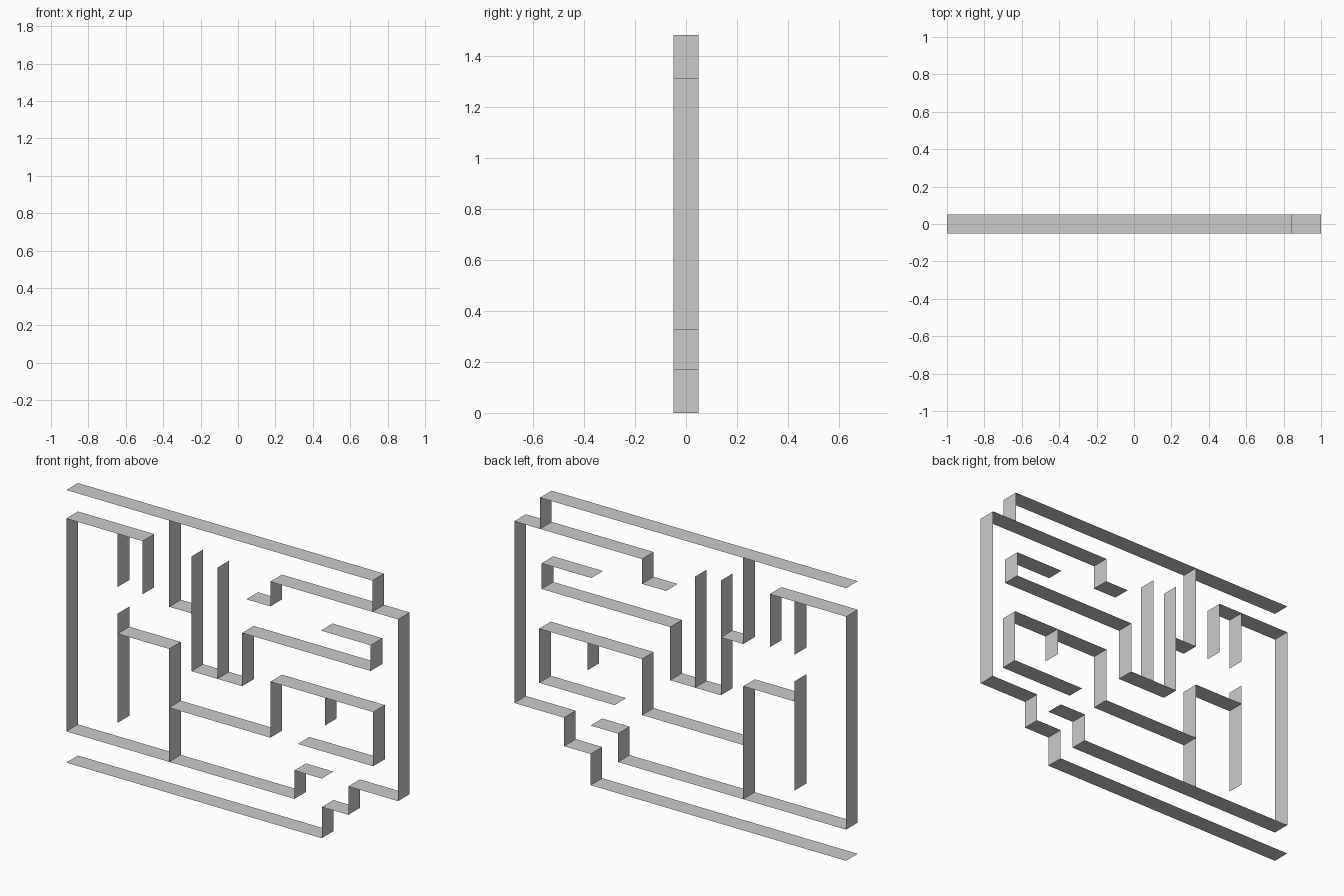
import bpy
import bmesh

cube = bpy.data.objects.get("Cube")
if cube:
    bpy.data.objects.remove(cube, do_unlink=True)

HALF_DEPTH = 0.05

grey = bpy.data.materials.new("plain_grey")
grey.use_nodes = True
colour = (0.6, 0.6, 0.6, 1.0)
grey.diffuse_color = colour
bsdf = grey.node_tree.nodes["Principled BSDF"]
bsdf.inputs["Base Color"].default_value = colour
bsdf.inputs["Roughness"].default_value = 0.8


def wall(name, start, steps):
    """Sheet wall along a path that turns between x and z at each step."""
    x, z = start
    path = [(x, z)]
    for axis, value in steps:
        if axis == "x":
            x = value
        else:
            z = value
        path.append((x, z))

    # Extrude the path through the depth of the maze
    bm = bmesh.new()
    verts = [bm.verts.new((px, -HALF_DEPTH, pz)) for px, pz in path]
    edges = [bm.edges.new(pair) for pair in zip(verts, verts[1:])]
    result = bmesh.ops.extrude_edge_only(bm, edges=edges)
    moved = [g for g in result["geom"] if isinstance(g, bmesh.types.BMVert)]
    bmesh.ops.translate(bm, verts=moved, vec=(0, 2 * HALF_DEPTH, 0))
    mesh = bpy.data.meshes.new(name)
    bm.to_mesh(mesh)
    bm.free()
    mesh.materials.append(grey)
    obj = bpy.data.objects.new(name, mesh)
    bpy.context.collection.objects.link(obj)
    return obj


# Outer boundary
wall("top_and_right_boundary", (-1, 1.485),
     [("x", 0.845), ("z", 1.315)])
wall("right_boundary", (0.085, 1.18),
     [("x", 0.23), ("z", 1.315), ("x", 1), ("z", 0.325), ("x", 0.7),
      ("z", 0.17), ("x", 0.54), ("z", 0), ("x", -1)])
wall("left_boundary", (-0.54, 1.04),
     [("z", 1.33), ("x", -1), ("z", 0.17), ("x", 0.375),
      ("z", 0.325), ("x", 0.54)])

# Upper passages
wall("upper_left_spur", (-0.69, 1.33), [("z", 1.04)])
wall("upper_drop", (-0.38, 1.485), [("z", 1.015), ("x", -0.245)])
wall("middle_channel", (-0.245, 1.325),
     [("z", 0.7), ("x", 0.06), ("z", 0.99), ("x", 0.835),
      ("z", 1.13), ("x", 0.535)])
wall("channel_divider", (-0.09, 0.7), [("z", 1.305)])

# Lower passages
wall("lower_left_spur", (-0.69, 0.895), [("z", 0.3)])
wall("lower_left_room", (-0.69, 0.785), [("x", -0.38), ("z", 0.17)])
wall("lower_right_room", (-0.38, 0.465),
     [("x", 0.23), ("z", 0.77), ("x", 0.85), ("z", 0.475), ("x", 0.395)])
wall("lower_right_spur", (0.56, 0.77), [("z", 0.62)])
